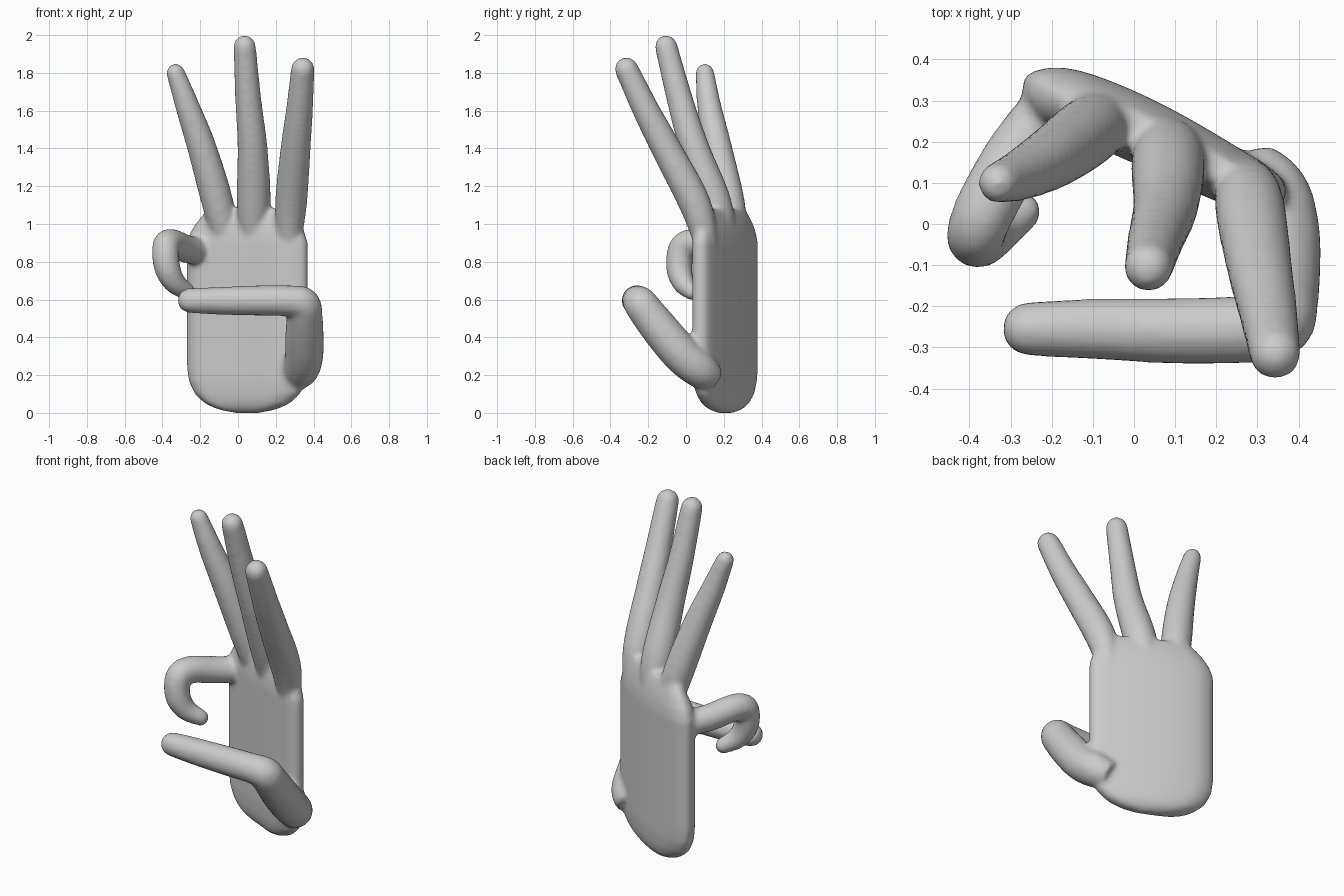
import bpy, bmesh, math
from mathutils import Vector

if "Cube" in bpy.data.objects:
    bpy.data.objects.remove(bpy.data.objects["Cube"], do_unlink=True)

skin = bpy.data.materials.new("plain grey")
skin.use_nodes = True
GREY = (0.6, 0.6, 0.6, 1)
skin.diffuse_color = GREY
skin.node_tree.nodes["Principled BSDF"].inputs["Base Color"].default_value = GREY

bm = bmesh.new()
SIDES = 20


def loft(rings):
    """Skin a list of point rings and close both ends."""
    loops = [[bm.verts.new(p) for p in ring] for ring in rings]
    n = len(loops[0])
    for a, b in zip(loops, loops[1:]):
        for i in range(n):
            j = (i + 1) % n
            bm.faces.new((a[i], a[j], b[j], b[i]))
    bm.faces.new(loops[0][::-1])
    bm.faces.new(loops[-1])


def spline(points, steps=6):
    """Smooth curve through points of any dimension."""
    p = [Vector(q) for q in points]
    p = [p[0] * 2 - p[1]] + p + [p[-1] * 2 - p[-2]]
    out = []
    for a, b, c, d in zip(p, p[1:], p[2:], p[3:]):
        for s in range(steps):
            t = s / steps
            out.append((b * 2 + (c - a) * t + (a * 2 - b * 5 + c * 4 - d) * t * t
                        + (b * 3 - a - c * 3 + d) * t ** 3) / 2)
    return out + [p[-2]]


def digit(points):
    """Tapering tube through (x, y, z, radius) with a rounded tip."""
    path = spline(points)
    tip, prev = path[-1], path[-2]
    ahead = (tip.xyz - prev.xyz).normalized()
    for k in range(1, 6):
        a = k * math.pi / 2 / 5.3
        centre = tip.xyz + ahead * tip.w * math.sin(a)
        path.append(Vector((*centre, tip.w * math.cos(a))))
    rings, normal = [], None
    for i, q in enumerate(path):
        axis = (path[min(i + 1, len(path) - 1)].xyz - path[max(i - 1, 0)].xyz).normalized()
        if normal is None:
            normal = axis.orthogonal()
        normal = (normal - axis * normal.dot(axis)).normalized()
        side = axis.cross(normal)
        rings.append([q.xyz + q.w * (normal * math.cos(t) + side * math.sin(t))
                      for t in (2 * math.pi * i / SIDES for i in range(SIDES))])
    loft(rings)


# Palm: curved slab outline in plan, stacked and rounded at both ends
plan = [(-0.272, 0.31), (-0.235, 0.255), (-0.12, 0.2), (0.05, 0.125), (0.2, 0.055),
        (0.3, 0.033), (0.36, 0.048), (0.365, 0.105), (0.27, 0.175), (0.1, 0.275),
        (-0.05, 0.345), (-0.17, 0.38), (-0.26, 0.365)]
outline = spline(plan + plan[:1], 4)[:-1]
middle = Vector((0.05, 0.21))
along = Vector((0.91, -0.41))
across = Vector((0.41, 0.91))
levels = [(0.0, 0.22, 0.3), (0.02, 0.5, 0.6), (0.05, 0.7, 0.8), (0.1, 0.87, 0.93),
          (0.17, 0.97, 1), (0.25, 1, 1), (0.6, 1, 1), (0.9, 1, 1),
          (0.96, 0.94, 0.92), (1.01, 0.84, 0.78), (1.05, 0.74, 0.62), (1.08, 0.64, 0.45)]
rings = []
for z, wide, thick in levels:
    ring = []
    for p in outline:
        d = p - middle
        q = middle + along * d.dot(along) * wide + across * d.dot(across) * thick
        ring.append((q.x, q.y, z))
    rings.append(ring)
loft(rings)

# Three straight fingers
digit([(-0.06, 0.265, 0.88, 0.06), (-0.105, 0.23, 1.1, 0.084), (-0.19, 0.167, 1.4, 0.078),
       (-0.27, 0.122, 1.63, 0.064), (-0.33, 0.1, 1.8, 0.05)])
digit([(0.08, 0.205, 0.88, 0.06), (0.083, 0.155, 1.1, 0.09), (0.077, 0.045, 1.4, 0.08),
       (0.055, -0.03, 1.65, 0.07), (0.035, -0.105, 1.94, 0.06)])
digit([(0.27, 0.11, 0.88, 0.06), (0.28, 0.05, 1.1, 0.085), (0.305, -0.105, 1.4, 0.08),
       (0.325, -0.21, 1.6, 0.072), (0.343, -0.315, 1.82, 0.063)])

# Curled finger
digit([(-0.18, 0.31, 0.85, 0.07), (-0.28, 0.18, 0.87, 0.075), (-0.355, 0.05, 0.9, 0.075),
       (-0.383, -0.02, 0.875, 0.072), (-0.375, -0.036, 0.77, 0.07),
       (-0.335, -0.015, 0.69, 0.06), (-0.27, 0.03, 0.642, 0.046)])

# Thumb folded across the palm
digit([(0.28, 0.14, 0.18, 0.075), (0.33, 0.07, 0.23, 0.098), (0.35, -0.02, 0.305, 0.102),
       (0.352, -0.11, 0.41, 0.102), (0.352, -0.19, 0.51, 0.096), (0.345, -0.238, 0.575, 0.091),
       (0.28, -0.255, 0.592, 0.083), (0.1, -0.26, 0.595, 0.08),
       (-0.1, -0.255, 0.593, 0.074), (-0.255, -0.255, 0.595, 0.066)])

bmesh.ops.recalc_face_normals(bm, faces=bm.faces)
mesh = bpy.data.meshes.new("hand")
bm.to_mesh(mesh)
bm.free()
mesh.materials.append(skin)
hand = bpy.data.objects.new("hand", mesh)
bpy.context.collection.objects.link(hand)

# Fuse the parts into one skin and soften the joins
fuse = hand.modifiers.new("fuse", 'REMESH')
fuse.mode = 'VOXEL'
fuse.voxel_size = 0.014
fuse.use_smooth_shade = True
soften = hand.modifiers.new("soften", 'SMOOTH')
soften.factor = 0.5
soften.iterations = 8
